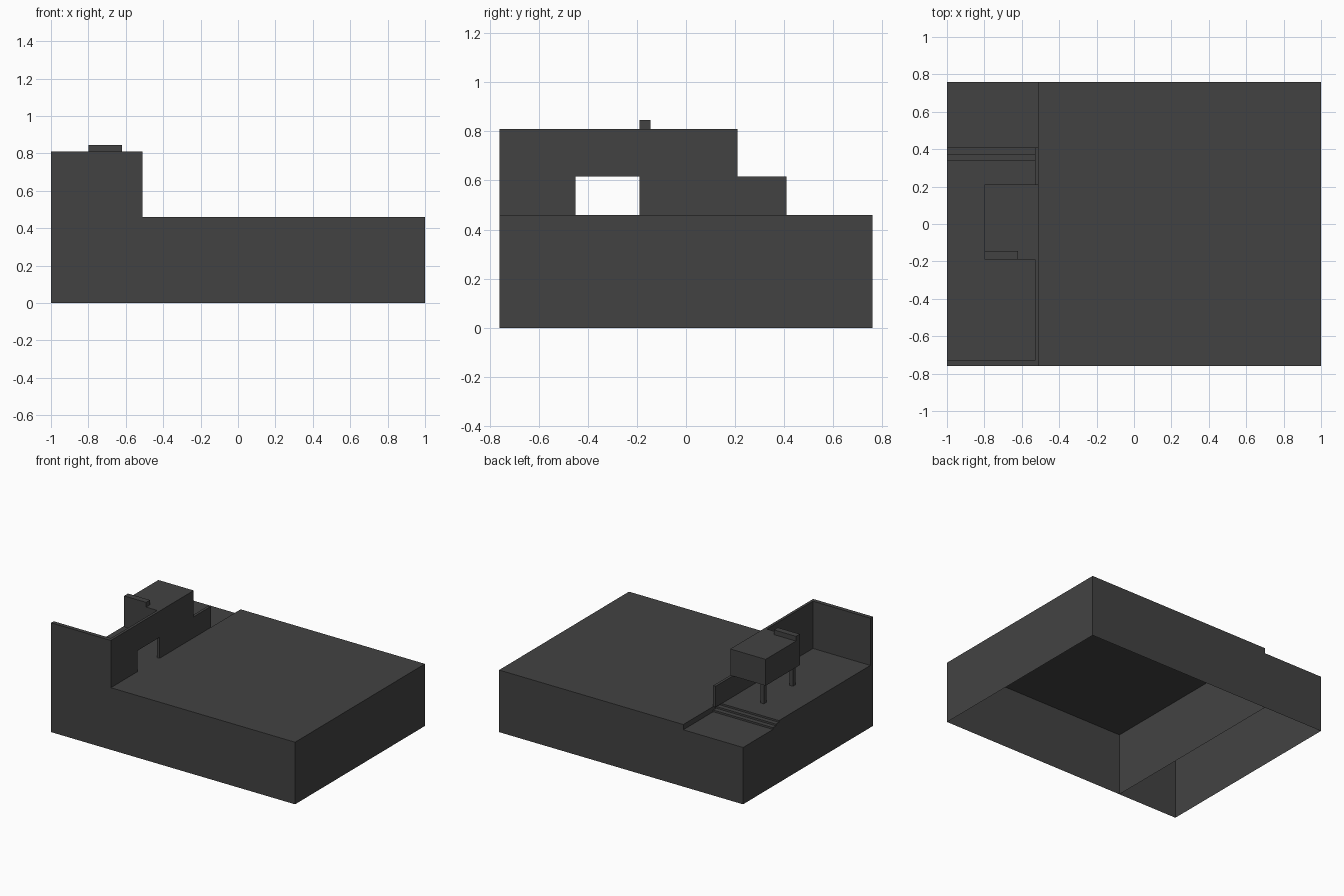
import bpy
import bmesh
from mathutils import Vector

cube = bpy.data.objects.get("Cube")
if cube:
    bpy.data.objects.remove(cube, do_unlink=True)

# One dark grey for the whole building
grey = bpy.data.materials.new("dark_grey")
grey.use_nodes = True
colour = (0.055, 0.055, 0.055, 1)
grey.diffuse_color = colour
grey.node_tree.nodes["Principled BSDF"].inputs["Base Color"].default_value = colour


def extrude_profile(name, profile, x0, x1, open_sides=()):
    """Extrude a (y, z) profile from x0 to x1; leave out faces facing open_sides."""
    bm = bmesh.new()
    base = bm.faces.new([bm.verts.new((x0, y, z)) for y, z in profile])
    out = bmesh.ops.extrude_face_region(bm, geom=[base], use_keep_orig=True)
    moved = [v for v in out["geom"] if isinstance(v, bmesh.types.BMVert)]
    bmesh.ops.translate(bm, verts=moved, vec=(x1 - x0, 0, 0))
    bmesh.ops.recalc_face_normals(bm, faces=bm.faces)
    bm.normal_update()
    drop = [f for f in bm.faces
            if any(f.normal.dot(Vector(d)) > 0.99 and
                   (d[2] == 0 or f.calc_center_median().z < 0.01) for d in open_sides)]
    bmesh.ops.delete(bm, geom=drop, context='FACES')
    mesh = bpy.data.meshes.new(name)
    bm.to_mesh(mesh)
    bm.free()
    mesh.materials.append(grey)
    obj = bpy.data.objects.new(name, mesh)
    bpy.context.collection.objects.link(obj)
    return obj


def box(name, x0, x1, y0, y1, z0, z1, open_sides=()):
    return extrude_profile(name, [(y0, z0), (y1, z0), (y1, z1), (y0, z1)], x0, x1, open_sides)


DEPTH = 0.76      # half depth of the base
SPLIT = -0.51     # where the terrace meets the main block
INNER = -0.53     # inner face of the thin wall
FLOOR = 0.46
ROOF = 0.81
SILL = 0.615
DOWN, RIGHT = (0, 0, -1), (1, 0, 0)

# Hollow main block, open underneath
box("main_block", SPLIT, 1, -DEPTH, DEPTH, 0, FLOOR, [DOWN])

# Terrace with shallow steps down to the back, open underneath
terrace = [(-DEPTH, 0), (-DEPTH, FLOOR)]
height = FLOOR
for y in (0.34, 0.375, 0.41):
    terrace.append((y, height))
    height -= 0.013
    terrace.append((y, height))
terrace += [(DEPTH, height), (DEPTH, 0)]
extrude_profile("stepped_terrace", terrace, -1, SPLIT, [DOWN, RIGHT])

# Thin side wall with a doorway and a lower back end
side = [(-DEPTH, FLOOR), (-0.45, FLOOR), (-0.45, SILL), (-0.19, SILL), (-0.19, FLOOR),
        (0.41, FLOOR), (0.41, SILL), (0.21, SILL), (0.21, ROOF), (-DEPTH, ROOF)]
extrude_profile("side_wall", side, INNER, SPLIT)
box("front_wall", -1, INNER, -DEPTH, -0.73, FLOOR, ROOF)

# Raised cabin carried by the wall and two posts
box("raised_cabin", -0.80, INNER, -0.19, 0.21, SILL, ROOF)
box("cabin_lip", -0.80, -0.62, -0.19, -0.145, ROOF, 0.845)
for name, y in (("front_post", -0.19), ("back_post", 0.15)):
    box(name, -0.765, -0.735, y, y + 0.03, FLOOR, SILL)
